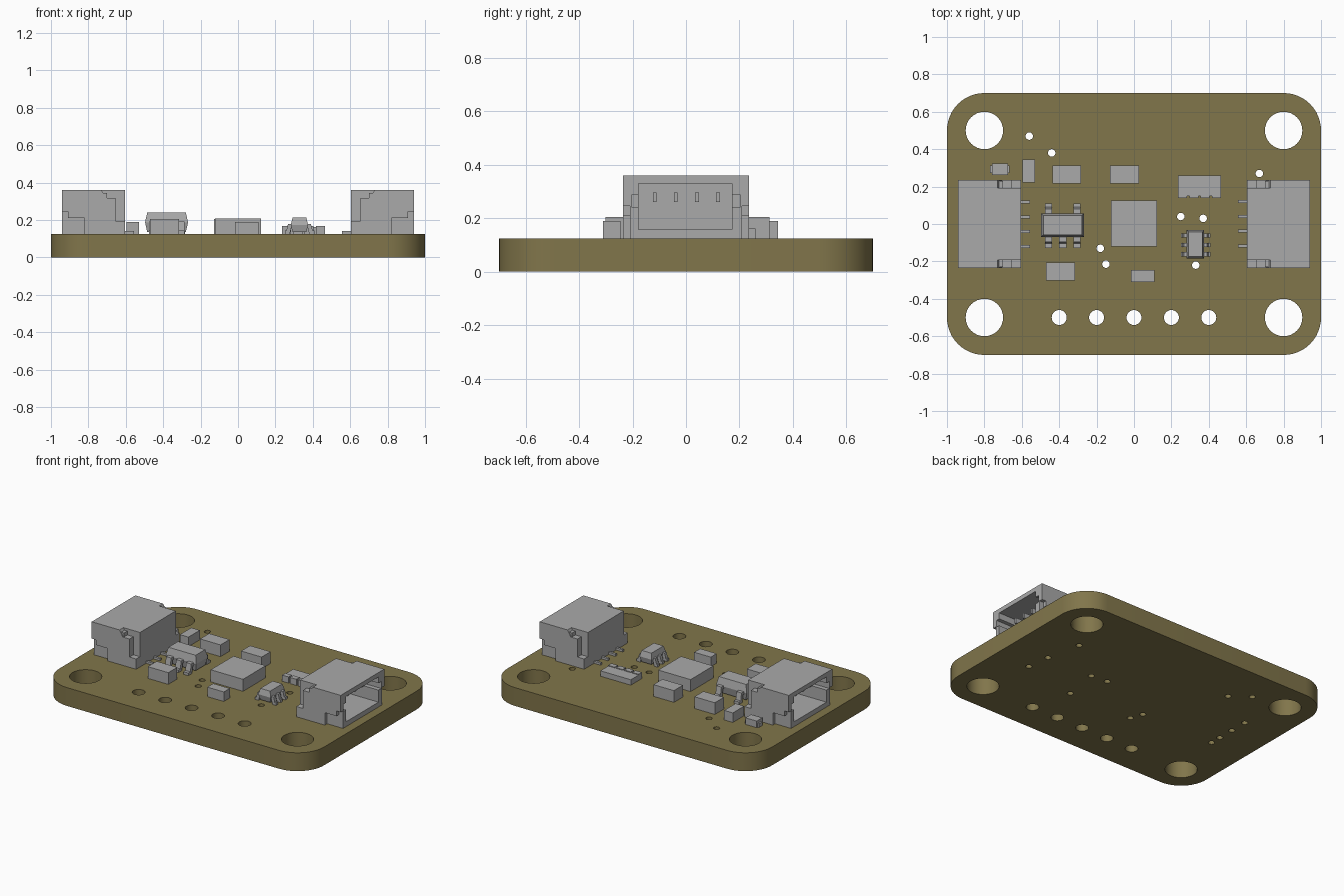
import bpy, bmesh, math
from mathutils import Matrix, Vector

cube = bpy.data.objects.get("Cube")
if cube:
    bpy.data.objects.remove(cube, do_unlink=True)

TOP = 0.125  # upper face of the board


def material(name, color):
    m = bpy.data.materials.new(name)
    m.use_nodes = True
    m.diffuse_color = (*color, 1)
    m.node_tree.nodes["Principled BSDF"].inputs["Base Color"].default_value = (*color, 1)
    return m


OLIVE = material("olive board", (0.22, 0.18, 0.07))
GREY = material("component grey", (0.4, 0.4, 0.4))


def finish(name, bm, mat=GREY):
    bmesh.ops.recalc_face_normals(bm, faces=bm.faces)
    me = bpy.data.meshes.new(name)
    bm.to_mesh(me)
    bm.free()
    me.materials.append(mat)
    ob = bpy.data.objects.new(name, me)
    bpy.context.collection.objects.link(ob)
    return ob


def prism(bm, pts, axis, lo, hi):
    """Extrude a 2D profile along x, y or z from lo to hi."""
    place = {"x": lambda a, b, t: (t, a, b),
             "y": lambda a, b, t: (a, t, b),
             "z": lambda a, b, t: (a, b, t)}[axis]
    low = [bm.verts.new(place(a, b, lo)) for a, b in pts]
    high = [bm.verts.new(place(a, b, hi)) for a, b in pts]
    bm.faces.new(low)
    bm.faces.new(high)
    n = len(pts)
    for i in range(n):
        j = (i + 1) % n
        bm.faces.new((low[i], low[j], high[j], high[i]))


def box(bm, x0, x1, y0, y1, z0, z1):
    prism(bm, [(x0, y0), (x1, y0), (x1, y1), (x0, y1)], "z", z0, z1)


def circle(cx, cy, r, n=32, start=0.0, sweep=math.tau, closed=True):
    steps = n if closed else n - 1
    return [(cx + r * math.cos(start + sweep * i / steps),
             cy + r * math.sin(start + sweep * i / steps)) for i in range(n)]


def cut(ob, bm):
    cutter = finish("cutter", bm, ob.data.materials[0])
    cutter.hide_render = True
    mod = ob.modifiers.new("cut", "BOOLEAN")
    mod.operation = "DIFFERENCE"
    mod.solver = "EXACT"
    mod.object = cutter
    bpy.context.view_layer.objects.active = ob
    bpy.ops.object.modifier_apply(modifier=mod.name)
    bpy.data.objects.remove(cutter, do_unlink=True)


# Board with rounded corners
bm = bmesh.new()
outline = []
for k, (sx, sy) in enumerate([(1, 1), (-1, 1), (-1, -1), (1, -1)]):
    outline += circle(0.8 * sx, 0.5 * sy, 0.2, 13, k * math.pi / 2, math.pi / 2, False)
prism(bm, outline, "z", 0, TOP)
board = finish("circuit_board", bm, OLIVE)

# Mounting holes, header holes and vias
bm = bmesh.new()
holes = [(x, y, 0.1) for x in (-0.8, 0.8) for y in (-0.5, 0.5)]
holes += [(0.2 * i, -0.5, 0.04) for i in range(-2, 3)]
vias = [(-0.56, 0.47), (-0.44, 0.38), (0.67, 0.27), (0.25, 0.04), (0.37, 0.03),
        (0.33, -0.22), (-0.18, -0.13), (-0.15, -0.215), (0.74, -0.13), (0.72, 0.03),
        (-0.73, -0.125), (-0.73, -0.045), (-0.73, 0.07), (-0.73, 0.195)]
holes += [(x, y, 0.02) for x, y in vias]
for x, y, r in holes:
    prism(bm, circle(x, y, r), "z", -0.1, 0.3)
cut(board, bm)
bpy.ops.object.select_all(action="DESELECT")
board.select_set(True)
bpy.context.view_layer.objects.active = board
bpy.ops.object.shade_smooth_by_angle(angle=math.radians(30))


# Side-entry connectors, opening outward at each end
def connector(side):
    bm = bmesh.new()
    box(bm, 0.605, 0.94, -0.235, 0.235, TOP, 0.36)
    ob = finish(side + "_connector_housing", bm)
    bm = bmesh.new()  # socket
    box(bm, 0.67, 1, -0.177, 0.173, 0.158, 0.33)
    cut(ob, bm)
    bm = bmesh.new()  # key slots beside the socket
    for s in (-1, 1):
        box(bm, 0.8, 1, *sorted((0.15 * s, 0.203 * s)), 0.24, 0.288)
    cut(ob, bm)
    bm = bmesh.new()  # rear latch recesses and lower outer steps
    rear = [(0.5, 0.4), (0.745, 0.4), (0.73, 0.36), (0.705, 0.318),
            (0.655, 0.318), (0.655, 0.195), (0.5, 0.195)]
    step = [(0.82, 0.1), (1, 0.1), (1, 0.245), (0.908, 0.245), (0.908, 0.21), (0.82, 0.21)]
    for s in (-1, 1):
        prism(bm, rear, "y", *sorted((0.193 * s, 0.3 * s)))
        prism(bm, step, "y", *sorted((0.21 * s, 0.3 * s)))
    cut(ob, bm)
    bm = bmesh.new()  # contacts, solder leads and anchor tabs
    for i in range(4):
        y = -0.117 + 0.079 * i
        box(bm, 0.66, 0.86, y - 0.007, y + 0.007, 0.26, 0.296)
        box(bm, 0.555, 0.62, y - 0.008, y + 0.008, TOP, 0.14)
    for s in (-1, 1):
        box(bm, 0.70, 0.725, *sorted((0.19 * s, 0.23 * s)), 0.3, 0.345)
    pins = finish(side + "_connector_contacts", bm)
    if side == "right":
        for o in (ob, pins):
            o.data.transform(Matrix.Rotation(math.pi, 4, "Z"))


connector("left")
connector("right")

# Plain rectangular chip parts: x range, y range, top
blocks = {
    "main_chip": (-0.122, 0.122, -0.12, 0.125, 0.207),
    "rear_capacitor_a": (-0.437, -0.283, 0.216, 0.313, 0.205),
    "rear_capacitor_b": (-0.128, 0.027, 0.216, 0.313, 0.205),
    "side_capacitor": (-0.595, -0.53, 0.222, 0.345, 0.19),
    "front_capacitor_a": (-0.47, -0.315, -0.302, -0.206, 0.205),
    "front_capacitor_b": (-0.015, 0.11, -0.31, -0.246, 0.19),
}
for name, (x0, x1, y0, y1, z1) in blocks.items():
    bm = bmesh.new()
    box(bm, x0, x1, y0, y1, TOP, z1)
    finish(name, bm)

# Small indicator with stepped ends
bm = bmesh.new()
box(bm, -0.76, -0.675, 0.263, 0.323, TOP, 0.17)
for x in (-0.77, -0.685):
    box(bm, x, x + 0.02, 0.272, 0.314, TOP, 0.15)
finish("small_resistor", bm)

# Resistor network with scalloped terminals
bm = bmesh.new()
box(bm, 0.235, 0.465, 0.15, 0.26, TOP, 0.162)
for i in range(4):
    x = 0.235 + 0.0605 * i
    box(bm, x, x + 0.0485, 0.14, 0.175, TOP, 0.167)
finish("resistor_network", bm)


# Gull-wing packages: tapered body plus bent leads
def package(name, x0, x1, y0, y1, z0, z1, taper):
    bm = bmesh.new()
    mid = (z0 + z1) / 2
    rings = []
    for z, d in ((z0, taper), (mid, 0), (z1, taper)):
        rings.append([bm.verts.new((x, y, z)) for x, y in
                      ((x0 + d, y0 + d), (x1 - d, y0 + d), (x1 - d, y1 - d), (x0 + d, y1 - d))])
    bm.faces.new(rings[0])
    bm.faces.new(rings[-1])
    for a, b in zip(rings, rings[1:]):
        for i in range(4):
            j = (i + 1) % 4
            bm.faces.new((a[i], a[j], b[j], b[i]))
    finish(name, bm)


def lead(bm, axis, at, width, start, end, z):
    d, t = end - start, 0.018
    e = math.copysign(t, d)
    elbow = start + 0.5 * d
    pts = [(start - e, z), (elbow - e, z), (elbow - e / 2, TOP), (end, TOP), (end, TOP + t),
           (elbow + e / 2, TOP + t), (elbow, z + t), (start - e, z + t)]
    prism(bm, pts, axis, at - width / 2, at + width / 2)


package("regulator_body", -0.497, -0.267, -0.07, 0.057, 0.135, 0.24, 0.012)
bm = bmesh.new()
for x in (-0.457, -0.381, -0.305):
    lead(bm, "x", x, 0.038, -0.065, -0.127, 0.175)
    if x != -0.381:
        lead(bm, "x", x, 0.038, 0.052, 0.11, 0.175)
finish("regulator_leads", bm)

package("level_shifter_body", 0.282, 0.375, -0.185, -0.033, 0.135, 0.212, 0.01)
bm = bmesh.new()
for y in (-0.062, -0.112, -0.162):
    lead(bm, "y", y, 0.022, 0.285, 0.25, 0.16)
    lead(bm, "y", y, 0.022, 0.372, 0.408, 0.16)
finish("level_shifter_leads", bm)
